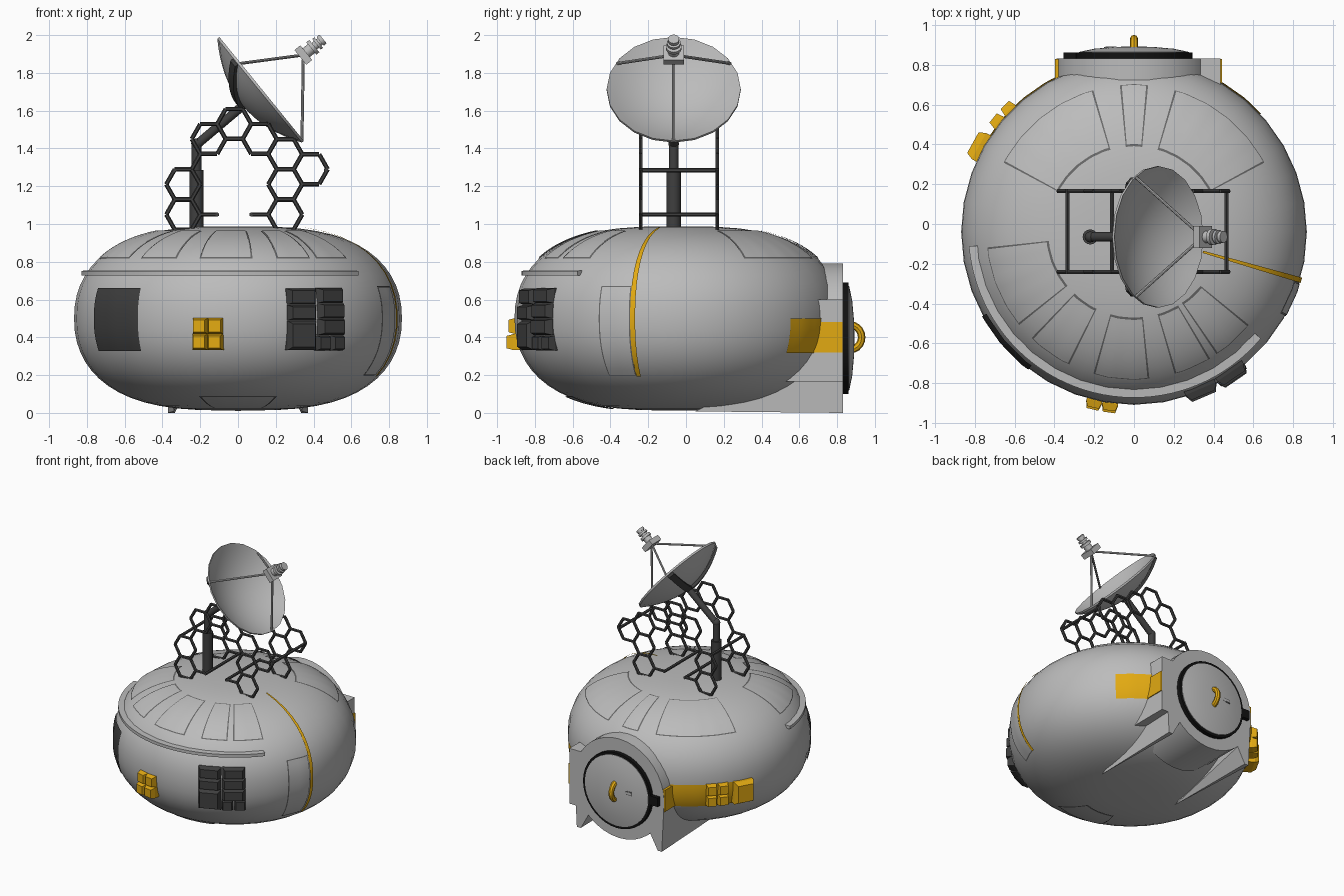
import bpy, bmesh, math
from mathutils import Vector as V, Matrix

if "Cube" in bpy.data.objects:
    bpy.data.objects.remove(bpy.data.objects["Cube"])
rad, sin, cos = math.radians, math.sin, math.cos


def mat(name, *c):
    m = bpy.data.materials.new(name)
    m.diffuse_color = (*c, 1)
    m.use_nodes = True
    m.node_tree.nodes["Principled BSDF"].inputs["Base Color"].default_value = m.diffuse_color
    return m


GREY = mat("light_grey", .5, .5, .5)
DARK = mat("dark_grey", .05, .05, .05)
LINE = mat("groove_grey", .14, .14, .14)
GOLD = mat("yellow", .76, .4, .006)
BLACK = mat("black", .006, .006, .006)


def finish(name, bm, m, closed=True, angle=35):
    if closed:
        bmesh.ops.remove_doubles(bm, verts=bm.verts, dist=1e-5)
        bmesh.ops.recalc_face_normals(bm, faces=bm.faces)
    for f in bm.faces:
        f.smooth = True
    me = bpy.data.meshes.new(name)
    bm.to_mesh(me)
    bm.free()
    me.materials.append(m)
    me.set_sharp_from_angle(angle=rad(angle))
    ob = bpy.data.objects.new(name, me)
    bpy.context.collection.objects.link(ob)
    return ob


def grid(name, rows, m, closed=True, caps=False):
    """Skin a list of point rows; caps closes looped cross-sections."""
    bm = bmesh.new()
    vs = [[bm.verts.new(p) for p in r] for r in rows]
    n = len(rows[0])
    for a, b in zip(vs, vs[1:]):
        for j in range(n if caps else n - 1):
            k = (j + 1) % n
            bm.faces.new((a[j], a[k], b[k], b[j]))
    if caps:
        bm.faces.new(vs[0])
        bm.faces.new(vs[-1])
    return finish(name, bm, m, closed)


def add_rod(bm, p, q, r, n=12, r2=None):
    p, q = V(p), V(q)
    M = Matrix.Translation((p + q) / 2) @ (q - p).to_track_quat('Z', 'Y').to_matrix().to_4x4()
    bmesh.ops.create_cone(bm, cap_ends=True, segments=n, radius1=r, radius2=r if r2 is None else r2,
                          depth=(q - p).length, matrix=M)


def rods(name, items, m, n=12):
    bm = bmesh.new()
    for p, q, r in items:
        add_rod(bm, p, q, r, n)
    bmesh.ops.recalc_face_normals(bm, faces=bm.faces)
    return finish(name, bm, m, False)


def hexa(bm, pts):
    v = [bm.verts.new(p) for p in pts]
    for f in ((0, 1, 2, 3), (4, 5, 6, 7), (0, 1, 5, 4), (1, 2, 6, 5), (2, 3, 7, 6), (3, 0, 4, 7)):
        bm.faces.new([v[i] for i in f])


def box(name, lo, hi, m):
    bm = bmesh.new()
    hexa(bm, [(x, y, z) for z in (lo[2], hi[2])
              for x, y in ((lo[0], lo[1]), (hi[0], lo[1]), (hi[0], hi[1]), (lo[0], hi[1]))])
    return finish(name, bm, m)


# --- squashed round body -------------------------------------------------
R, H, ZC, YC, SEG = .868, .488, .5, -.04, 36
STEP = 2 * math.pi / SEG


def surf(a, ph, off=0.0):
    s, c = max(sin(ph), 0), cos(ph)
    r, zz = R * s ** (2 / 3), math.copysign(abs(c) ** (1 / 1.1), c)
    nr, nz = 3 * r * r / R ** 3, math.copysign(2.2 * abs(zz) ** 1.2 / H, zz)
    l = math.hypot(nr, nz)
    k = cos(STEP / 2) / cos(a % STEP - STEP / 2)      # follow the flat facets
    r = r * k + off * nr / l
    return (r * cos(a), YC + r * sin(a), ZC + H * zz + off * nz / l)


def ph_z(z):
    t = (z - ZC) / H
    return math.acos(math.copysign(abs(t) ** 1.1, t))


def ph_r(r):
    return math.asin((r / R) ** 1.5)


grid("body", [[surf(i * STEP, math.pi * j / 28) for j in range(29)] for i in range(SEG + 1)], GREY)


def patch(name, a0, a1, p0, p1, m, off=.006):
    na, npp = max(2, int((a1 - a0) / rad(2.5))), 14
    grid(name, [[surf(a0 + (a1 - a0) * i / na, p0 + (p1 - p0) * j / npp, off) for j in range(npp + 1)]
                for i in range(na + 1)], m, closed=False)


def panel(name, d0, d1, p0, p1, r):
    a0, a1, e = rad(d0), rad(d1), .008 / r
    patch(name + "_outline", a0, a1, p0, p1, LINE, .004)
    patch(name, a0 + e, a1 - e, p0 + .014, p1 - .014, GREY, .007)


# roof panels, side panel and belly panel
for i, (d0, d1) in enumerate(((28, 74), (84.5, 95.5), (106, 152), (186, 219), (226, 244),
                              (254, 276), (286, 301), (304, 321))):
    panel(f"roof_panel_{i}", d0, d1, ph_r(.43), ph_r(.74), .62)
panel("side_panel", -29, -17, ph_z(.67), ph_z(.2), .85)
panel("belly_panel", 250, 290, math.pi - ph_r(.6), math.pi - ph_r(.35), .5)

# painted areas
patch("yellow_stripe", rad(-17), rad(-15.2), ph_r(.36), ph_z(.2), GOLD, .011)
patch("dark_window", rad(209), rad(232.5), ph_z(.66), ph_z(.33), DARK)
patch("yellow_band_right", rad(43), rad(64), ph_z(.5), ph_z(.32), GOLD)
patch("yellow_band_left", rad(116), rad(150), ph_z(.5), ph_z(.32), GOLD)

# front rail
rows = []
for i in range(41):
    a = rad(185 + 135 * i / 40)
    rows.append([(r * cos(a), YC + r * sin(a), z) for r, z in
                 ((.76, .728), (.832, .728), (.832, .752), (.76, .756))])
grid("front_rail", rows, GREY, caps=True)


# --- clusters of tapered boxes ------------------------------------------
def cluster(name, items, m):
    bm = bmesh.new()
    for deg, z, w, h, out in items:
        d = V((cos(rad(deg)), sin(rad(deg)), 0))
        t = V((-d.y, d.x, 0))
        pts = []
        for r, k in ((.74, 1), (out - .035, 1), (out, .78)):
            pts.append([V((0, YC, z)) + d * r + t * (sx * w / 2 * k) + V((0, 0, sz * h / 2 * k))
                        for sx, sz in ((-1, -1), (1, -1), (1, 1), (-1, 1))])
        hexa(bm, pts[0] + pts[1])
        hexa(bm, pts[1] + pts[2])
    bmesh.ops.recalc_face_normals(bm, faces=bm.faces)
    finish(name, bm, m, False, 15)


cluster("dark_boxes", [(-67, .41, .165, .155, .9), (-67, .53, .165, .08, .9), (-67, .615, .165, .085, .89),
                       (-58.5, .37, .08, .08, .89), (-52.5, .37, .08, .08, .89), (-55.5, .455, .165, .085, .905),
                       (-55.5, .54, .165, .08, .9), (-55.5, .62, .16, .08, .89)], DARK)
cluster("front_yellow_boxes", [(a, z, .08, .083, .905 if z > .4 else .915)
                               for a in (-103.2, -97.9) for z in (.375, .46)], GOLD)
cluster("rear_yellow_boxes", [(151, .415, .15, .17, .925)] +
        [(a, z, .075, .083, .91) for a in (141, 135.5) for z in (.375, .46)], GOLD)

# --- rear airlock --------------------------------------------------------
HZ = .4
rods("airlock_collar", [((0, .45, HZ), (0, .83, HZ), .39)], GREY, 36)
rods("hatch_seal", [((0, .8, HZ - .005), (0, .86, HZ - .005), .295)], BLACK, 36)
dome = [(.276, .84), (.276, .864), (.2, .88), (.1, .889), (0, .892)]
grid("hatch_door", [[(r * cos(i * STEP), y, HZ - .005 + r * sin(i * STEP)) for r, y in dome]
                    for i in range(SEG + 1)], GREY)
box("hatch_hinge", (-.355, .82, .36), (-.28, .86, .43), BLACK)
box("hatch_slot", (-.15, .87, .4), (-.08, .889, .43), LINE)
box("hatch_slot_plate", (-.143, .875, .407), (-.087, .891, .423), GREY)
arc = [(0, .87 + .06 * sin(math.pi * i / 10), HZ - .065 * cos(math.pi * i / 10)) for i in range(11)]
grid("hatch_handle", [[V(p) + .02 * (V((cos(j * math.pi / 4), 0, 0)) + sin(j * math.pi / 4)
                                     * V((0, sin(math.pi * i / 10), -cos(math.pi * i / 10))))
                       for j in range(8)] for i, p in enumerate(arc)], GOLD, caps=True)
box("airlock_side_block", (.3, .5, .165), (.435, .83, .6), GREY)
box("yellow_plate_right", (.4, .6, .32), (.442, .828, .48), GOLD)
box("yellow_plate_left", (-.396, .6, .32), (-.36, .828, .49), GOLD)
for s, side in ((1, "right"), (-1, "left")):      # tapered landing fins
    bm = bmesh.new()
    b = [bm.verts.new((s * x, .83, z)) for x, z in ((.39, .4), (.37, 0), (.335, 0), (.27, .118), (.3, .4))]
    tip = bm.verts.new((s * .34, .05, .008))
    bm.faces.new(b)
    for i in range(5):
        bm.faces.new((b[i], b[(i + 1) % 5], tip))
    finish("landing_fin_" + side, bm, GREY)

# --- hexagon truss on the roof ------------------------------------------
cells = [(0, 1.05), (0, 1.21), (1, 1.45), (2, 1.53), (3, 1.45), (4, 1.37), (4, 1.21), (4, 1.05), (5, 1.29)]
edges = {}


def edge(p, q):
    edges[tuple(sorted((tuple(round(50 * c) for c in p), tuple(round(50 * c) for c in q))))] = (p, q)


for c, z in cells:
    h = [(-.29 + .135 * c + .09 * cos(k * math.pi / 3), z + .079 * sin(k * math.pi / 3) / sin(math.pi / 3))
         for k in range(6)]
    for k in range(6):
        edge(h[k], h[(k + 1) % 6])
for p, q in (((-.2, 1.05), (-.11, 1.05)), ((.07, 1.05), (.16, 1.05)), ((-.245, 1.29), (-.2, 1.37))):
    edge(p, q)
for y, side in ((-.24, "front"), (.165, "back")):
    rods("truss_" + side, [((p[0], y, p[1]), (q[0], y, q[1]), .0115) for p, q in edges.values()], DARK, 6)
rods("truss_crossbars", [((x, -.25, z), (x, .175, z), .0115) for x, z in
                         ((-.335, 1.285), (-.11, 1.05), (.07, 1.05), (.465, 1.285))], DARK, 6)

# --- dish mast -----------------------------------------------------------
Y = -.065
rods("mast", [((-.22, Y, .95), (-.22, Y, 1.285), .038), ((-.22, Y, 1.28), (-.22, Y, 1.43), .026),
              ((-.225, Y, 1.415), (.03, Y, 1.63), .024)], DARK, 16)
bm = bmesh.new()
bmesh.ops.create_uvsphere(bm, u_segments=12, v_segments=8, radius=.028,
                          matrix=Matrix.Translation((-.22, Y, 1.425)))
finish("mast_elbow", bm, DARK)


# --- dish: u up the rim, v sideways, w along its axis --------------------
def P(u, v, w):
    return V((.125, Y, 1.715)) + u * V((-.63, 0, .775)) + v * V((0, 1, 0)) + w * V((.775, 0, .63))


DR, DD = .355, .12
curve = [(DR * k / 8, -DD * (1 - (k / 8) ** 2)) for k in range(9)]
prof = curve + [(r, w - .014) for r, w in reversed(curve)]
grid("dish", [[P(r * cos(2 * math.pi * i / 20), r * sin(2 * math.pi * i / 20), w) for r, w in prof]
              for i in range(21)], GREY)
for s, side in ((1, "left"), (-1, "right")):      # bracket arms hugging the back
    rows = []
    for k in range(9):
        t = k / 8
        rows.append([P(.2 * t + du, s * (.285 * t) + dv, -DD * (1 - t * t) - dw) for du, dv, dw in
                     ((.02, -s * .014, .008), (.02, -s * .014, .035), (-.02, s * .014, .035), (-.02, s * .014, .008))])
    grid("dish_bracket_" + side, rows, DARK, caps=True)

# feed horn and its struts
rods("feed_struts", [(P(u, v, -.005), P(0, 0, .285), .008) for u, v in ((.178, .3), (.178, -.3), (-.345, 0))], GREY, 8)
bm = bmesh.new()
hexa(bm, [P(u, v, w) for w in (.265, .305) for u, v in ((-.05, -.055), (.05, -.055), (.05, .055), (-.05, .055))])
finish("feed_plate", bm, GREY)
rods("feed_horn", [(P(0, 0, a), P(0, 0, b), r) for a, b, r in
                   ((.3, .355, .03), (.34, .36, .042), (.355, .415, .022), (.375, .39, .036), (.4, .42, .03))], GREY, 14)
